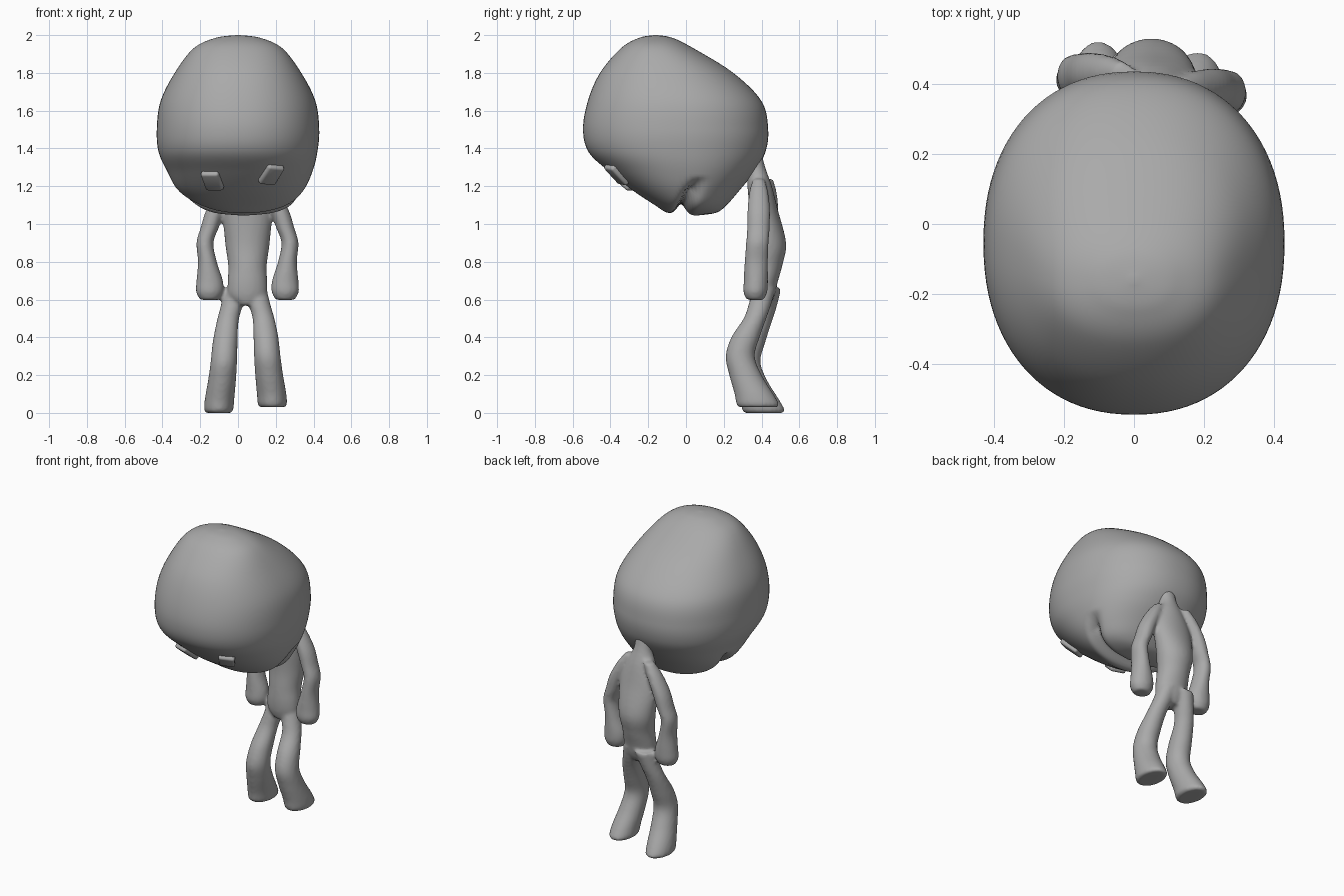
import bpy, bmesh, math
from mathutils import Vector
from mathutils.bvhtree import BVHTree

if "Cube" in bpy.data.objects:
    bpy.data.objects.remove(bpy.data.objects["Cube"])

grey = bpy.data.materials.new("plain_grey")
grey.diffuse_color = (0.4, 0.4, 0.4, 1)
grey.use_nodes = True
grey.node_tree.nodes["Principled BSDF"].inputs["Base Color"].default_value = grey.diffuse_color


def spline(rings, steps):
    """Smooth interpolation through a list of ring tuples."""
    out = []
    for i in range(len(rings) - 1):
        a, b, c, d = (rings[min(max(i + k, 0), len(rings) - 1)] for k in (-1, 0, 1, 2))
        for s in range(steps):
            t = s / steps
            out.append([0.5 * (2 * q + (r - p) * t + (2 * p - 5 * q + 4 * r - u) * t * t
                               + (3 * q - p - 3 * r + u) * t ** 3)
                        for p, q, r, u in zip(a, b, c, d)])
    return out + [list(rings[-1])]


def add_loft(bm, rings, steps=6, seg=32, power=2.0):
    """Closed loft through horizontal rings (x, y, z, radius x, radius y)."""
    loops = []
    for x, y, z, rx, ry in spline(rings, steps):
        loop = []
        for k in range(seg):
            c, s = math.cos(math.tau * k / seg), math.sin(math.tau * k / seg)
            loop.append(bm.verts.new((
                x + rx * math.copysign(abs(c) ** (2 / power), c),
                y + ry * math.copysign(abs(s) ** (2 / power), s), z)))
        loops.append(loop)
    for lo, hi in zip(loops, loops[1:]):
        for k in range(seg):
            j = (k + 1) % seg
            bm.faces.new((lo[k], lo[j], hi[j], hi[k]))
    bm.faces.new(loops[0])
    bm.faces.new(loops[-1])


def finish(bm, name):
    bmesh.ops.recalc_face_normals(bm, faces=bm.faces)
    for f in bm.faces:
        f.smooth = True
    me = bpy.data.meshes.new(name)
    bm.to_mesh(me)
    me.materials.append(grey)
    ob = bpy.data.objects.new(name, me)
    bpy.context.collection.objects.link(ob)
    return ob


# Head: height, front y, back y, centre x, half width
head_profile = [
    (2.0, -.17, -.15, 0, .01), (1.985, -.25, -.07, 0, .12), (1.93, -.345, .04, 0, .235),
    (1.8, -.455, .25, 0, .335), (1.65, -.52, .40, 0, .41), (1.5, -.545, .435, 0, .43),
    (1.38, -.515, .42, 0, .42), (1.28, -.41, .365, .01, .385), (1.18, -.285, .285, .015, .335),
    (1.1, -.165, .215, .03, .255), (1.06, -.10, .16, .03, .16), (1.045, -.02, .06, .03, .03)]
bm = bmesh.new()
add_loft(bm, [(cx, (a + b) / 2, z, hw, (b - a) / 2) for z, a, b, cx, hw in head_profile],
         steps=8, seg=96, power=2.2)
# Crease behind the chin
core = Vector((0, -.02, 1.5))
for v in bm.verts:
    if v.co.z < 1.25:
        line = -.01 + .5 * (v.co.z - 1.08)
        fade = min(1, (1.25 - v.co.z) / .1)
        v.co = v.co.lerp(core, .13 * fade * math.exp(-((v.co.y - line) / .035) ** 2))
bmesh.ops.recalc_face_normals(bm, faces=bm.faces)
surface = BVHTree.FromBMesh(bm)
finish(bm, "head")

# Eyes: rounded tiles seated on the face
for side, x, z, roll in (("left", -.135, 1.233, 0), ("right", .175, 1.265, -.15)):
    hit, normal, _, _ = surface.ray_cast(Vector((x, -2, z)), Vector((0, 1, 0)))
    bm = bmesh.new()
    bmesh.ops.create_cube(bm, size=1)
    for v in bm.verts:
        v.co = Vector((v.co.x * .098, v.co.y * .135, v.co.z * .045))
    bmesh.ops.bevel(bm, geom=bm.edges[:], offset=.014, segments=3, affect='EDGES', profile=.5)
    eye = finish(bm, side + "_eye")
    if normal.y > 0:
        normal = -normal
    up = Vector((0, 0, 1))
    across = up.cross(normal).normalized()
    along = normal.cross(across)
    c, s = math.cos(roll), math.sin(roll)
    for v in eye.data.vertices:
        px, py = v.co.x * c - v.co.y * s, v.co.x * s + v.co.y * c
        v.co = hit + across * px + along * py + normal * v.co.z

# Body: torso with neck, arms and legs blended together
bm = bmesh.new()
add_loft(bm, [
    (.05, .33, 1.42, .07, .06), (.05, .37, 1.3, .055, .05), (.05, .39, 1.2, .095, .065),
    (.05, .41, 1.08, .13, .075), (.05, .435, .9, .118, .095), (.05, .42, .78, .102, .09),
    (.05, .405, .69, .105, .08), (.05, .4, .62, .1, .07), (.05, .395, .57, .05, .05)])
arm = [
    (.13, .385, 1.24, .03, .03), (.17, .385, 1.17, .045, .05), (.22, .385, 1.07, .05, .06),
    (.25, .383, .98, .048, .06), (.275, .378, .9, .045, .06), (.262, .372, .8, .05, .062),
    (.25, .37, .7, .07, .064), (.25, .367, .64, .072, .063), (.25, .367, .598, .05, .045)]
leg = [
    (.09, .415, .66, .06, .06), (.115, .39, .57, .058, .06), (.135, .365, .5, .058, .06),
    (.148, .315, .4, .066, .075), (.155, .287, .3, .07, .077), (.165, .315, .2, .074, .086),
    (.178, .36, .1, .078, .103), (.182, .38, .045, .077, .113), (.182, .382, .03, .065, .1)]
add_loft(bm, arm)
add_loft(bm, [(.10 - x, y + .045, z, rx, ry) for x, y, z, rx, ry in arm])
add_loft(bm, leg)
add_loft(bm, [(.08 - x, y + .03, z - .03 * min(1, (.66 - z) / .3), rx, ry)
              for x, y, z, rx, ry in leg])
body = finish(bm, "body")
remesh = body.modifiers.new("blend", 'REMESH')
remesh.mode = 'VOXEL'
remesh.voxel_size = .011
remesh.use_smooth_shade = True
soften = body.modifiers.new("soften", 'SMOOTH')
soften.factor = .5
soften.iterations = 5
